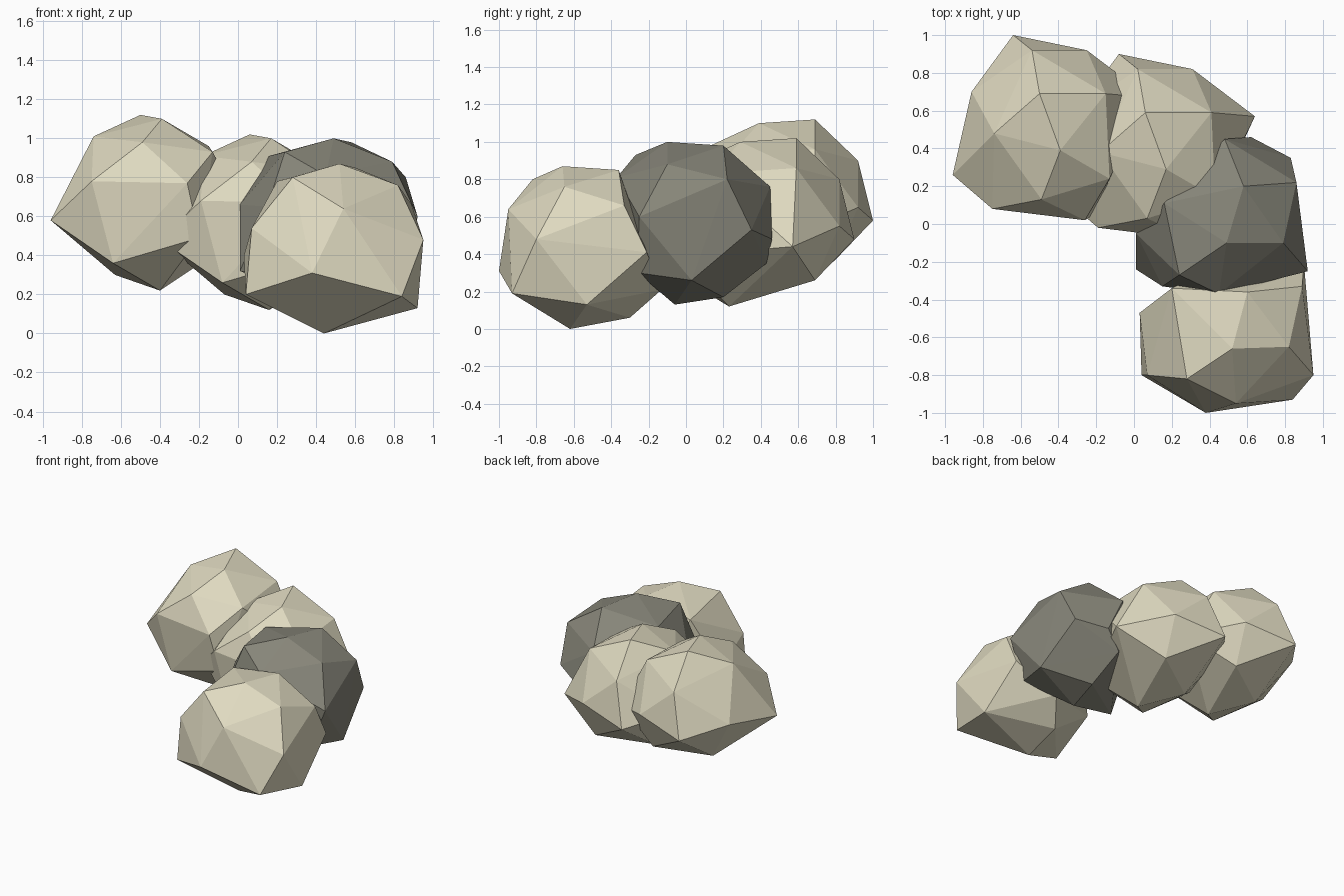
import bpy
import bmesh
from mathutils import Vector

# Remove the default cube only
default_cube = bpy.data.objects.get("Cube")
if default_cube is not None:
    bpy.data.objects.remove(default_cube, do_unlink=True)


def make_material(name, colour):
    """Plain flat material, same colour in viewport and render."""
    material = bpy.data.materials.new(name)
    material.use_nodes = True
    material.diffuse_color = colour
    shader = material.node_tree.nodes["Principled BSDF"]
    shader.inputs["Base Color"].default_value = colour
    shader.inputs["Roughness"].default_value = 1
    return material


def make_boulder(name, rings, material, shift=(0, 0, 0)):
    """Faceted boulder: a hull stretched over its crown, girdle and foot corners."""
    bm = bmesh.new()
    for ring in rings:
        for corner in ring:
            bm.verts.new(Vector(corner) + Vector(shift))
    hull = bmesh.ops.convex_hull(bm, input=bm.verts[:])
    spare = set(hull["geom_interior"]) | set(hull["geom_unused"])
    spare_verts = [item for item in spare if isinstance(item, bmesh.types.BMVert)]
    bmesh.ops.delete(bm, geom=spare_verts, context="VERTS")
    bmesh.ops.recalc_face_normals(bm, faces=bm.faces[:])
    for face in bm.faces:
        face.smooth = False
    mesh = bpy.data.meshes.new(name)
    bm.to_mesh(mesh)
    bm.free()
    mesh.materials.append(material)
    boulder = bpy.data.objects.new(name, mesh)
    bpy.context.collection.objects.link(boulder)
    return boulder


pale_stone = make_material("pale_stone", (.74, .70, .53, 1))
dark_stone = make_material("dark_stone", (.24, .235, .19, 1))

# Back boulders: one shape used twice
back_crown = [(-.5, .69, 1.12), (-.39, .39, 1.1), (-.74, .48, 1.01), (-.13, .24, .93),
              (-.49, .13, .98), (-.15, .69, .96), (-.54, .92, .9)]
back_girdle = [(-.64, 1, .58), (-.25, .92, .65), (.08, .67, .54), (-.26, .02, .77),
               (-.75, .08, .78), (-.96, .26, .58), (-.86, .7, .65)]
back_foot = [(-.64, .1, .36), (-.2, .06, .49), (-.63, .57, .3),
             (-.4, .33, .22), (-.27, .79, .36)]
back_rings = (back_crown, back_girdle, back_foot)
make_boulder("back_right_boulder", back_rings, pale_stone)
make_boulder("back_middle_boulder", back_rings, pale_stone, shift=(.56, -.1, -.1))

# Dark boulder in the middle of the row
dark_crown = [(.58, .2, .98), (.49, -.1, 1), (.79, -.1, .88), (.86, .22, .8),
              (.16, .11, .91), (.24, -.27, .93), (.45, -.37, .81)]
dark_girdle = [(.48, .45, .76), (.62, .46, .48), (.83, .35, .53), (.92, -.25, .6),
               (.15, -.33, .65), (.01, -.05, .66)]
dark_foot = [(.01, -.24, .32), (.8, -.26, .3), (.88, .03, .26), (.5, -.06, .13),
             (.55, .2, .17), (.5, .43, .35)]
make_boulder("dark_boulder", (dark_crown, dark_girdle, dark_foot), dark_stone)

# Front boulder
front_crown = [(.52, -.66, .87), (.82, -.65, .76), (.28, -.82, .8),
               (.6, -.36, .85), (.2, -.34, .78), (.89, -.33, .66)]
front_girdle = [(.54, -.95, .64), (.95, -.8, .48), (.38, -1, .31), (.07, -.8, .54),
                (.03, -.47, .4), (.9, -.21, .41)]
front_foot = [(.04, -.8, .2), (.84, -.93, .19), (.92, -.53, .13),
              (.44, -.62, 0), (.47, -.3, .06), (.6, -.13, .21)]
make_boulder("front_boulder", (front_crown, front_girdle, front_foot), pale_stone)
